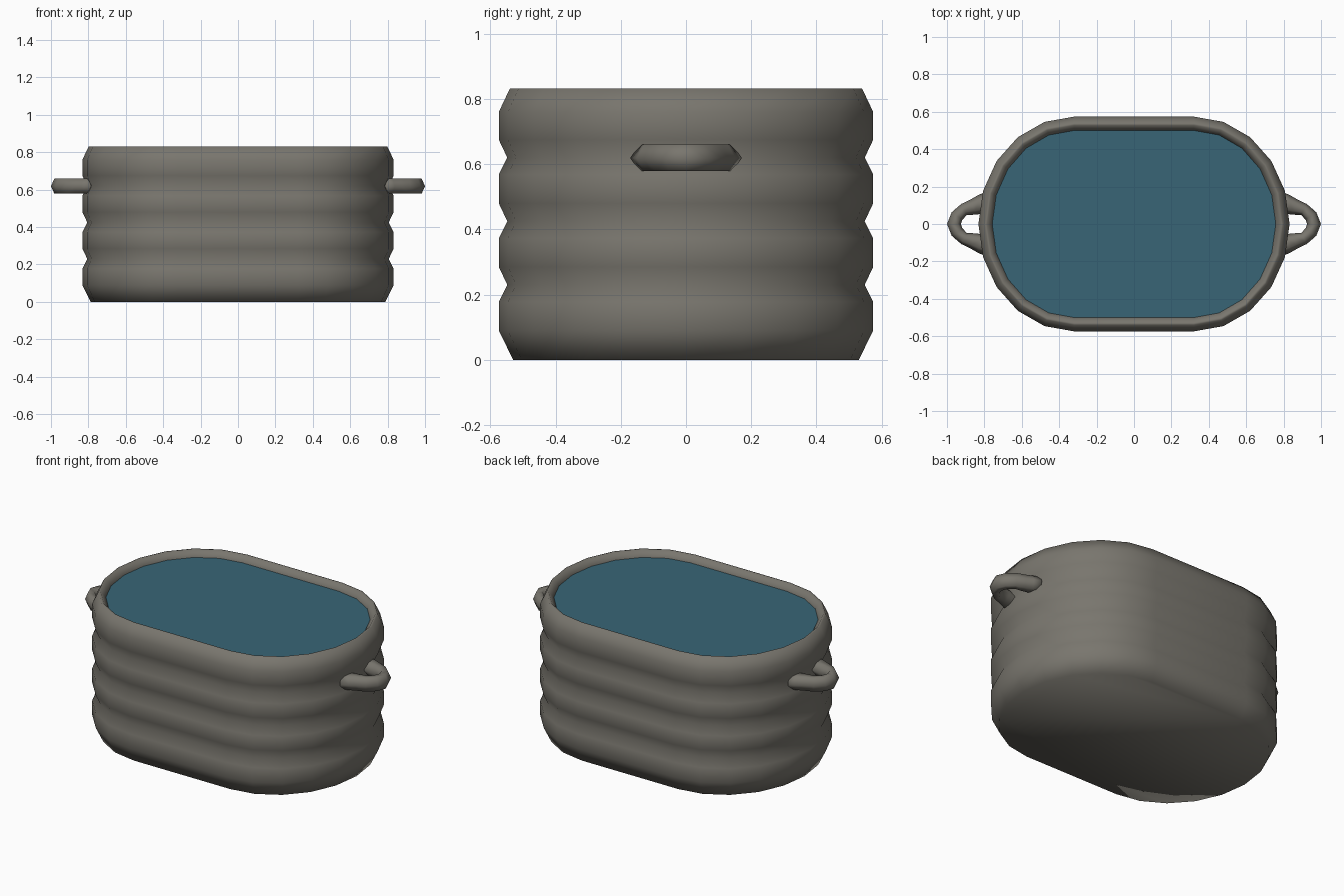
import bpy, bmesh
from math import sin, cos, pi

if "Cube" in bpy.data.objects:
    bpy.data.objects.remove(bpy.data.objects["Cube"])

STRAIGHT, RX, RY, SEG = 0.32, 0.512, 0.574, 10


def material(name, rgb):
    m = bpy.data.materials.new(name)
    m.diffuse_color = (*rgb, 1)
    m.use_nodes = True
    m.node_tree.nodes["Principled BSDF"].inputs["Base Color"].default_value = m.diffuse_color
    return m


def make_object(name, bm, mat):
    bmesh.ops.recalc_face_normals(bm, faces=bm.faces)
    for f in bm.faces:
        f.smooth = True
    me = bpy.data.meshes.new(name)
    bm.to_mesh(me)
    bm.free()
    me.materials.append(mat)
    ob = bpy.data.objects.new(name, me)
    bpy.context.collection.objects.link(ob)
    return ob


def oval_ring(bm, inset, z):
    # rounded ends joined by straight sides
    ring = []
    for side in (1, -1):
        for i in range(SEG + 1):
            a = -pi / 2 + pi * i / SEG
            ring.append(bm.verts.new((side * (STRAIGHT + (RX - inset) * cos(a)),
                                      side * (RY - inset) * sin(a), z)))
    return ring


def bridge(bm, rings):
    for a, b in zip(rings, rings[1:]):
        n = len(a)
        for i in range(n):
            j = (i + 1) % n
            bm.faces.new((a[i], a[j], b[j], b[i]))


metal = material("metal", (0.19, 0.18, 0.155))
blue = material("water_blue", (0.04, 0.13, 0.18))

# Ribbed tub: (inset, height) profile from the base over the rim
profile = [(0.044, 0), (0, 0.09)]
for k in range(3):
    z = 0.23 + k * 0.195
    profile += [(0, z - 0.052), (0.026, z), (0, z + 0.055)]
profile += [(0, 0.76), (0.034, 0.832), (0.046, 0.832), (0.074, 0.80), (0.074, 0.74)]
bm = bmesh.new()
rings = [oval_ring(bm, d, z) for d, z in profile]
bridge(bm, rings)
bm.faces.new(rings[0])
make_object("tub", bm, metal)

# Water surface
bm = bmesh.new()
bm.faces.new(oval_ring(bm, 0.073, 0.797))
water = make_object("water", bm, blue)
if water.data.polygons[0].normal.z < 0:
    water.data.flip_normals()

# Loop handles: x, y, direction angle of the section, half width
half = [(0.77, 0.115, 1.1, 0.062), (0.815, 0.105, 1.1, 0.052),
        (0.86, 0.09, 1.2, 0.043), (0.908, 0.078, 1.1, 0.033),
        (0.946, 0.043, 0.6, 0.035)]
path = half + [(0.963, 0, 0, 0.037)] + [(x, -y, -a, w) for x, y, a, w in reversed(half)]
for name, s in (("handle_right", 1), ("handle_left", -1)):
    bm = bmesh.new()
    rings = []
    for x, y, a, w in path:
        ring = []
        for i in range(6):
            t = pi * i / 3
            r = w * cos(t)
            ring.append(bm.verts.new((s * (x + r * cos(a)), y + r * sin(a),
                                      0.619 + 0.047 * sin(t))))
        rings.append(ring)
    bridge(bm, rings)
    bm.faces.new(rings[0])
    bm.faces.new(rings[-1])
    make_object(name, bm, metal)
